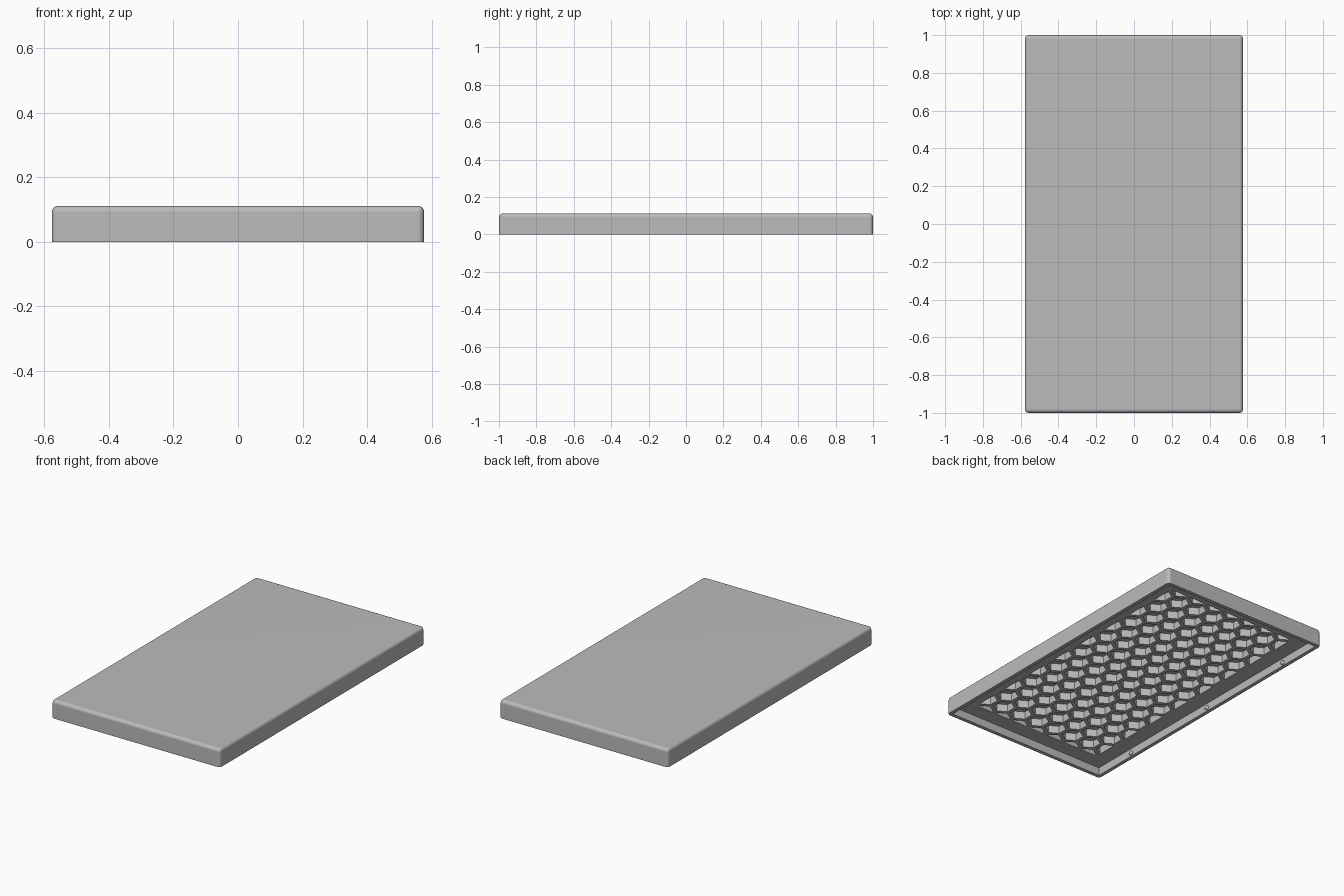
import bpy, bmesh, math
from mathutils import Vector, Matrix

HALF_X, HALF_Y, HEIGHT = 0.577, 1.0, 0.112
WALL, RADIUS = 0.023, 0.02
PLATE_Z, CELL_TOP = 0.05, 0.097       # underside of the panel, roof of the cells
FIELD_X, FIELD_Y = 0.455, 0.88        # half size of the honeycomb field
PITCH, SIDE = 0.13, 0.062

if "Cube" in bpy.data.objects:
    bpy.data.objects.remove(bpy.data.objects["Cube"], do_unlink=True)

grey = bpy.data.materials.new("plain grey")
grey.use_nodes = True
grey.diffuse_color = (0.5, 0.5, 0.5, 1)
grey.node_tree.nodes["Principled BSDF"].inputs["Base Color"].default_value = grey.diffuse_color


def to_object(name, bm):
    bmesh.ops.recalc_face_normals(bm, faces=bm.faces)
    mesh = bpy.data.meshes.new(name)
    bm.to_mesh(mesh)
    bm.free()
    mesh.materials.append(grey)
    obj = bpy.data.objects.new(name, mesh)
    bpy.context.collection.objects.link(obj)
    return obj


def box(hx, hy, z0, z1):
    bm = bmesh.new()
    size = Matrix.Diagonal((2 * hx, 2 * hy, z1 - z0, 1))
    bmesh.ops.create_cube(bm, size=1, matrix=Matrix.Translation((0, 0, (z0 + z1) / 2)) @ size)
    return bm


def select_only(obj):
    bpy.ops.object.select_all(action="DESELECT")
    obj.select_set(True)
    bpy.context.view_layer.objects.active = obj


def cut(target, cutter):
    cutter.hide_render = True
    mod = target.modifiers.new("cut", "BOOLEAN")
    mod.operation = "DIFFERENCE"
    mod.solver = "EXACT"
    mod.object = cutter
    select_only(target)
    bpy.ops.object.modifier_apply(modifier=mod.name)
    bpy.data.objects.remove(cutter, do_unlink=True)


# Outer lid: rounded everywhere except the open bottom rim
bm = box(HALF_X, HALF_Y, 0, HEIGHT)
rounded = [e for e in bm.edges if max(v.co.z for v in e.verts) > 0.01]
bmesh.ops.bevel(bm, geom=rounded, offset=RADIUS, segments=5, profile=0.5, affect="EDGES")
lid = to_object("lid", bm)

# Shallow recess inside the rim
cut(lid, to_object("recess_cutter", box(HALF_X - WALL, HALF_Y - WALL, -0.05, PLATE_Z)))

# Honeycomb pockets, trimmed to a rectangular field
bm = bmesh.new()
row_step = PITCH * math.sqrt(3) / 2
for row in range(-8, 9):
    for col in range(-5, 6):
        x = (col + 0.5 * (row % 2)) * PITCH
        at = Matrix.Translation((x, row * row_step, PLATE_Z - 0.01))
        bmesh.ops.create_circle(bm, cap_ends=True, segments=6, radius=SIDE, matrix=at)
for normal, reach in ((Vector((1, 0, 0)), FIELD_X), (Vector((0, 1, 0)), FIELD_Y)):
    for side in (-1, 1):
        geom = bm.verts[:] + bm.edges[:] + bm.faces[:]
        bmesh.ops.bisect_plane(bm, geom=geom, plane_co=normal * side * reach,
                               plane_no=normal * side, clear_outer=True)
slivers = [f for f in bm.faces if f.calc_area() < 0.0004]
bmesh.ops.delete(bm, geom=slivers, context="FACES")
result = bmesh.ops.extrude_face_region(bm, geom=bm.faces[:], use_keep_orig=True)
raised = [g for g in result["geom"] if isinstance(g, bmesh.types.BMVert)]
bmesh.ops.translate(bm, verts=raised, vec=(0, 0, CELL_TOP - PLATE_Z + 0.01))
cut(lid, to_object("cell_cutter", bm))

select_only(lid)
bpy.ops.object.shade_smooth_by_angle(angle=math.radians(30))
weighted = lid.modifiers.new("flat panels", "WEIGHTED_NORMAL")
weighted.keep_sharp = True

# Small snap bumps along both long inner walls
for side, label in ((1, "left"), (-1, "right")):
    for y, place in ((-0.685, "front"), (0, "middle"), (0.685, "back")):
        bm = bmesh.new()
        at = Matrix.Translation((side * (HALF_X - WALL), y, 0.02))
        bmesh.ops.create_uvsphere(bm, u_segments=16, v_segments=10, radius=0.014, matrix=at)
        bump = to_object(f"{label}_{place}_snap_bump", bm)
        select_only(bump)
        bpy.ops.object.shade_smooth_by_angle(angle=math.radians(40))
